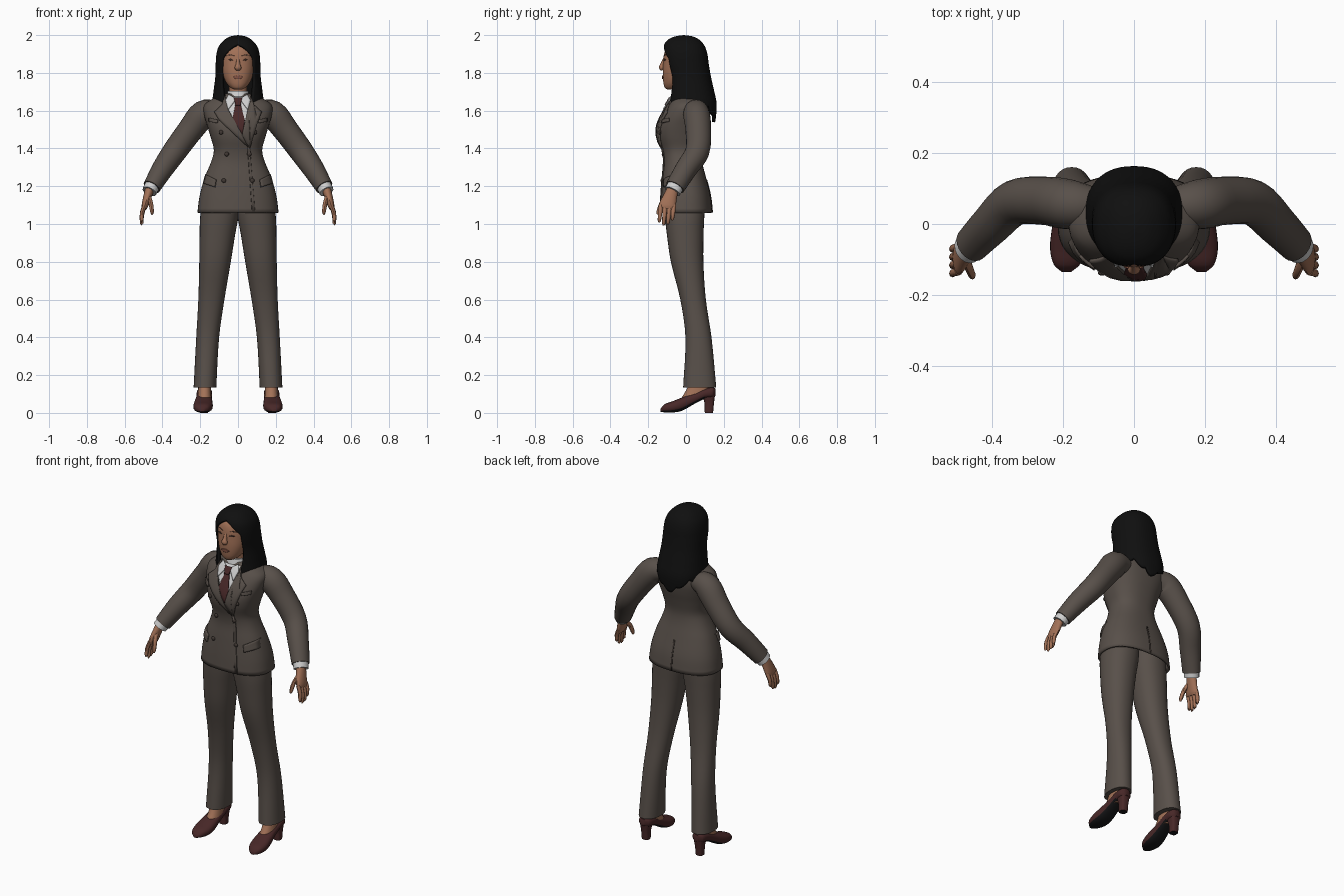
import bpy, bmesh, math
from mathutils import Vector
from mathutils.bvhtree import BVHTree

if "Cube" in bpy.data.objects:
    bpy.data.objects.remove(bpy.data.objects["Cube"])


def mat(name, *rgb):
    m = bpy.data.materials.new(name)
    m.diffuse_color = (*rgb, 1)
    m.use_nodes = True
    m.node_tree.nodes["Principled BSDF"].inputs["Base Color"].default_value = m.diffuse_color
    return m


SUIT = mat("suit_grey_brown", 0.098, 0.080, 0.068)
TRIM = mat("button_dark_brown", 0.05, 0.038, 0.032)
SKIN = mat("skin", 0.36, 0.165, 0.095)
HAIR = mat("hair_black", 0.005, 0.005, 0.005)
SHIRT = mat("shirt_white", 0.62, 0.62, 0.62)
RED = mat("dark_red", 0.065, 0.021, 0.021)
SOLE = mat("sole_black", 0.008, 0.008, 0.009)
LIPS = mat("lips", 0.24, 0.09, 0.06)
EYES = mat("eyes_brown", 0.05, 0.025, 0.018)


def sample(table, k):
    """Smooth interpolation of table rows by their first column."""
    i = 0
    while i < len(table) - 2 and k > table[i + 1][0]:
        i += 1

    def tangent(j):
        a, b = table[max(j - 1, 0)], table[min(j + 1, len(table) - 1)]
        return [(q - p) / (b[0] - a[0]) for p, q in zip(a, b)]
    p, q, h = table[i], table[i + 1], table[i + 1][0] - table[i][0]
    t = min(max((k - p[0]) / h, 0), 1)
    return [(2*t**3 - 3*t*t + 1) * a + (t**3 - 2*t*t + t) * h * m
            + (3*t*t - 2*t**3) * b + (t**3 - t*t) * h * n
            for a, b, m, n in zip(p, q, tangent(i), tangent(i + 1))]


def keys(table, sub):
    out = []
    for a, b in zip(table, table[1:]):
        out += [a[0] + (b[0] - a[0]) * s / sub for s in range(sub)]
    return out + [table[-1][0]]


def finish(bm, name, mats, mirror=False, solid=0, offset=-1, rule=None):
    me = bpy.data.meshes.new(name)
    for m in mats:
        me.materials.append(m)
    if rule:
        bm.normal_update()
        for f in bm.faces:
            f.material_index = rule(f)
    bm.to_mesh(me)
    ob = bpy.data.objects.new(name, me)
    bpy.context.collection.objects.link(ob)
    if solid:
        s = ob.modifiers.new("thickness", 'SOLIDIFY')
        s.thickness, s.offset = solid, offset
    if mirror:
        ob.modifiers.new("mirror", 'MIRROR').use_mirror_merge = False
    tree = BVHTree.FromBMesh(bm)
    bm.free()
    return tree


def skin(rows, closed=True, cap0=True, cap1=True):
    bm = bmesh.new()
    vs = [[bm.verts.new(p) for p in r] for r in rows]
    n = len(rows[0])
    for a, b in zip(vs, vs[1:]):
        for c in range(n if closed else n - 1):
            d = (c + 1) % n
            bm.faces.new((a[c], b[c], b[d], a[d]))
    if cap0:
        bm.faces.new(vs[0])
    if cap1:
        bm.faces.new(vs[-1])
    bmesh.ops.remove_doubles(bm, verts=bm.verts[:], dist=1e-5)
    if closed:
        bmesh.ops.recalc_face_normals(bm, faces=bm.faces[:])
    return bm


def unit(a, p):
    s, c = math.sin(a), -math.cos(a)
    return (math.copysign(abs(s) ** (2 / p), s), math.copysign(abs(c) ** (2 / p), c))


def loft(name, table, mats, axis='z', p=2.2, n=32, sub=4, cap0=True, **kw):
    """Rows are (position on axis, x0, x1, other0, other1)."""
    rows = []
    for k in keys(table, sub):
        _, a0, a1, b0, b1 = sample(table, k)
        row = []
        for j in range(n):
            u, v = unit(2 * math.pi * j / n, p)
            x, w = (a0 + a1) / 2 + u * (a1 - a0) / 2, (b0 + b1) / 2 + v * (b1 - b0) / 2
            row.append((x, w, k) if axis == 'z' else (x, k, w))
        rows.append(row)
    return finish(skin(rows, cap0=cap0), name, mats, **kw)


def tube(name, pts, m, n=16, sub=4, mirror=True):
    """Points are (x, y, z, thickness across, thickness along y)."""
    table = [(i, *p) for i, p in enumerate(pts)]
    ks = keys(table, sub)
    rows = []
    for k in ks:
        _, x, y, z, ra, rb = sample(table, k)
        d = (Vector(sample(table, min(k + .1, ks[-1]))[1:4])
             - Vector(sample(table, max(k - .1, 0))[1:4])).normalized()
        b = (Vector((0, 1, 0)) - d * d.y).normalized()
        a = b.cross(d)
        rows.append([Vector((x, y, z)) + a * ra * math.cos(t) + b * rb * math.sin(t)
                     for t in (2 * math.pi * j / n for j in range(n))])
    return finish(skin(rows), name, [m], mirror=mirror)


def plate(name, tree, pts, m, lift=.003, solid=.007, mirror=False, side=-1):
    """Flat outline in x and z, laid onto the front or back of a surface."""
    bm = bmesh.new()
    bm.faces.new([bm.verts.new((x, 0, z)) for x, z in pts])
    bmesh.ops.triangulate(bm, faces=bm.faces[:])
    bmesh.ops.subdivide_edges(bm, edges=bm.edges[:], cuts=4, use_grid_fill=True)
    for v in bm.verts:
        hit = tree.ray_cast(Vector((v.co.x, side, v.co.z)), Vector((0, -side, 0)))[0]
        if hit is None:
            hit = tree.find_nearest(v.co + Vector((0, side * .1, 0)))[0]
        v.co.y = hit.y + side * lift
    finish(bm, name, [m], mirror=mirror, solid=solid, offset=0)


def sym(rows):
    return [(z, -w, w, f, b) for z, w, f, b in rows]


# Jacket body
jacket = loft("jacket", sym([
    (1.06, .215, -.14, .14), (1.15, .203, -.136, .13), (1.25, .175, -.128, .105),
    (1.33, .142, -.121, .085), (1.39, .128, -.128, .08), (1.46, .145, -.148, .093),
    (1.52, .163, -.148, .108), (1.58, .18, -.124, .117), (1.63, .178, -.095, .112),
    (1.665, .13, -.075, .095), (1.69, .065, -.06, .07)]),
    [SUIT], p=2.4, n=48, cap0=False, solid=.012)

# Sleeves, shirt cuffs and trousers
tube("sleeve", [(.10, .05, 1.60, .05, .05), (.18, .055, 1.583, .073, .07),
                (.25, .065, 1.50, .068, .068), (.335, .06, 1.385, .064, .064),
                (.40, 0, 1.29, .057, .058), (.457, -.058, 1.195, .047, .052)], SUIT, n=24)
tube("shirt_cuff", [(.45, -.05, 1.21, .041, .046), (.469, -.071, 1.172, .039, .044)], SHIRT)
loft("trouser_leg", [
    (.135, .115, .235, -.015, .16), (.4, .1, .221, -.003, .135), (.6, .072, .21, -.03, .105),
    (.8, .038, .205, -.08, .092), (.95, .014, .203, -.102, .093),
    (1.04, -.002, .2, -.112, .097), (1.12, -.004, .185, -.115, .1),
    (1.22, -.004, .15, -.1, .085)], [SUIT], mirror=True)

# Hands
tube("palm", [(.466, -.068, 1.19, .024, .03), (.478, -.082, 1.15, .022, .036),
              (.492, -.098, 1.10, .018, .044), (.497, -.102, 1.08, .012, .04)], SKIN)
for j, length in enumerate((.075, .09, .085, .065)):
    y = -.133 + .023 * j
    tube("finger_%d" % (j + 1), [
        (.493, y, 1.10, .011, .012), (.508, y - .004, 1.095 - length * .5, .011, .011),
        (.51, y - .008, 1.093 - length, .009, .009),
        (.508, y - .009, 1.088 - length, .004, .004)], SKIN, n=8, sub=2)
tube("thumb", [(.475, -.095, 1.15, .013, .015), (.462, -.128, 1.11, .012, .013),
               (.455, -.145, 1.065, .010, .011), (.455, -.15, 1.05, .004, .005)],
     SKIN, n=8, sub=2)

# Shoes with black soles, block heels and ankles
loft("shoe", [(-.135, .177, .203, .006, .022), (-.115, .153, .225, .003, .045),
              (-.07, .135, .236, .002, .062), (-.02, .134, .232, .012, .082),
              (.04, .138, .222, .045, .105), (.1, .137, .219, .075, .128),
              (.14, .142, .214, .08, .135), (.155, .16, .196, .09, .13)],
     [RED, SOLE], axis='y', p=2.5, n=24, mirror=True,
     rule=lambda f: int(f.normal.z < -.6 and f.calc_center_median().y < .1))
loft("shoe_heel", [(0, .158, .2, .1, .143), (.008, .157, .201, .099, .144),
                   (.05, .155, .203, .098, .148), (.1, .146, .21, .085, .154)],
     [RED, SOLE], p=3, n=20, mirror=True, rule=lambda f: int(f.normal.z < -.9))
loft("ankle", [(.07, .14, .215, -.03, .1), (.11, .142, .212, -.005, .12),
               (.18, .145, .208, .03, .12)], [SKIN], n=20, mirror=True)

# Head, neck and face
head = loft("head", sym([
    (1.712, .022, -.1, -.05), (1.722, .04, -.112, -.02), (1.75, .064, -.12, .02),
    (1.80, .083, -.123, .05), (1.85, .09, -.121, .07), (1.9, .09, -.116, .075),
    (1.935, .08, -.1, .065), (1.965, .05, -.06, .04)]), [SKIN], p=2.2, n=40)
loft("neck", sym([(1.58, .055, -.05, .055), (1.66, .048, -.052, .045),
                  (1.76, .047, -.055, .045)]), [SKIN], n=24)
tube("nose", [(0, -.113, 1.875, .008, .008), (0, -.123, 1.848, .011, .011),
              (0, -.128, 1.828, .018, .015), (0, -.122, 1.815, .012, .008)],
     SKIN, n=12, mirror=False)
plate("mouth", head, [(-.028, 1.778), (-.008, 1.786), (.008, 1.786), (.028, 1.778),
                      (.01, 1.768), (-.01, 1.768)], LIPS, .001, .006)
plate("eye", head, [(.022, 1.868), (.038, 1.875), (.054, 1.869), (.038, 1.864)],
      EYES, 0, .004, True)
plate("eyebrow", head, [(.018, 1.89), (.045, 1.899), (.065, 1.89), (.045, 1.893)],
      EYES, 0, .004, True)

# Hair: an open-fronted shell, parted above the forehead, with pointed ends
PROFILE = [(1.48, .09, -.05, .145), (1.58, .125, -.085, .16), (1.64, .136, -.098, .162),
           (1.70, .13, -.097, .15), (1.78, .12, -.1, .132), (1.85, .118, -.116, .12),
           (1.9, .114, -.122, .113), (1.94, .102, -.119, .1), (1.97, .078, -.102, .078),
           (1.985, .057, -.08, .055), (1.995, .034, -.05, .028), (2.0, 0, -.012, -.012)]
COLS, ROWS = 72, 44
rows = []
for r in range(ROWS + 1):
    row = []
    for c in range(COLS + 1):
        u = c / COLS
        end = 1.635 - .075 * math.exp(-((u - .5) / .12) ** 2)
        end -= .022 * abs(math.sin(u * math.pi * 9))
        z = 2 + (end - 2) * (r / ROWS) ** 1.5
        _, w, f, b = sample(PROFILE, z)
        gap = math.radians(43) * min(max((1.95 - z) / .075, 0), 1) ** .7
        gap -= math.radians(12) * min(max((1.76 - z) / .1, 0), 1)
        a = gap + (2 * math.pi - 2 * gap) * u
        s, t = unit(a, 2.3)
        row.append((s * w, (f + b) / 2 + t * (b - f) / 2, z))
    rows.append(row)
finish(skin(rows, closed=False, cap0=False, cap1=False), "hair", [HAIR], solid=.018)

# Shirt front, collar and tie
plate("shirt_front", jacket, [(-.06, 1.675), (.06, 1.675), (.052, 1.60), (.022, 1.48),
                              (-.05, 1.60)], SHIRT, .001, .004)
loft("shirt_collar", sym([(1.64, .066, -.078, .062), (1.675, .06, -.07, .058),
                          (1.705, .054, -.062, .052)]), [SHIRT], n=28)
plate("collar_tip", jacket, [(.008, 1.662), (.05, 1.685), (.066, 1.655), (.052, 1.605)],
      SHIRT, .012, .007, True)
plate("tie", jacket, [(-.013, 1.635), (.013, 1.635), (.036, 1.55), (.024, 1.47),
                      (-.03, 1.55)], RED, .006)
plate("tie_knot", jacket, [(-.022, 1.668), (.022, 1.668), (.013, 1.628), (-.013, 1.628)],
      RED, .014, .009)

# Lapels, front edge, pockets and back vent
plate("lapel_right", jacket, [(-.068, 1.682), (-.085, 1.63), (-.125, 1.592), (-.10, 1.55),
                              (.055, 1.405), (.028, 1.47), (-.052, 1.605)], SUIT, .007, .009)
plate("lapel_left", jacket, [(.068, 1.682), (.085, 1.63), (.125, 1.592), (.105, 1.54),
                             (.062, 1.40), (.02, 1.47), (.052, 1.605)], SUIT, .006, .009)
plate("front_edge", jacket, [(.05, 1.41), (.062, 1.41), (.09, 1.065), (.074, 1.065)],
      SUIT, .002, .006)
plate("pocket_flap", jacket, [(.115, 1.235), (.17, 1.262), (.182, 1.215), (.122, 1.195)],
      SUIT, .006, .009, True)
plate("breast_pocket", jacket, [(.108, 1.552), (.152, 1.562), (.152, 1.542), (.11, 1.534)],
      SUIT, .005, .009, True)
plate("back_vent", jacket, [(-.004, 1.235), (.004, 1.235), (.004, 1.062), (-.004, 1.062)],
      TRIM, .001, .004, side=1)

# Double row of buttons
for i, (x, z) in enumerate([(.09, 1.485), (.06, 1.37), (.075, 1.23)]):
    y = jacket.ray_cast(Vector((x, -1, z)), Vector((0, 1, 0)))[0].y
    bm = bmesh.new()
    bmesh.ops.create_uvsphere(bm, u_segments=12, v_segments=8, radius=.012)
    for v in bm.verts:
        v.co = Vector((x + v.co.x, y - .004 + v.co.y * .6, z + v.co.z))
    finish(bm, "button_pair_%d" % (i + 1), [TRIM], mirror=True)

# Smooth shading with sharp creases kept
for ob in bpy.context.scene.objects:
    ob.select_set(True)
    bpy.context.view_layer.objects.active = ob
bpy.ops.object.shade_smooth_by_angle(angle=math.radians(45))
